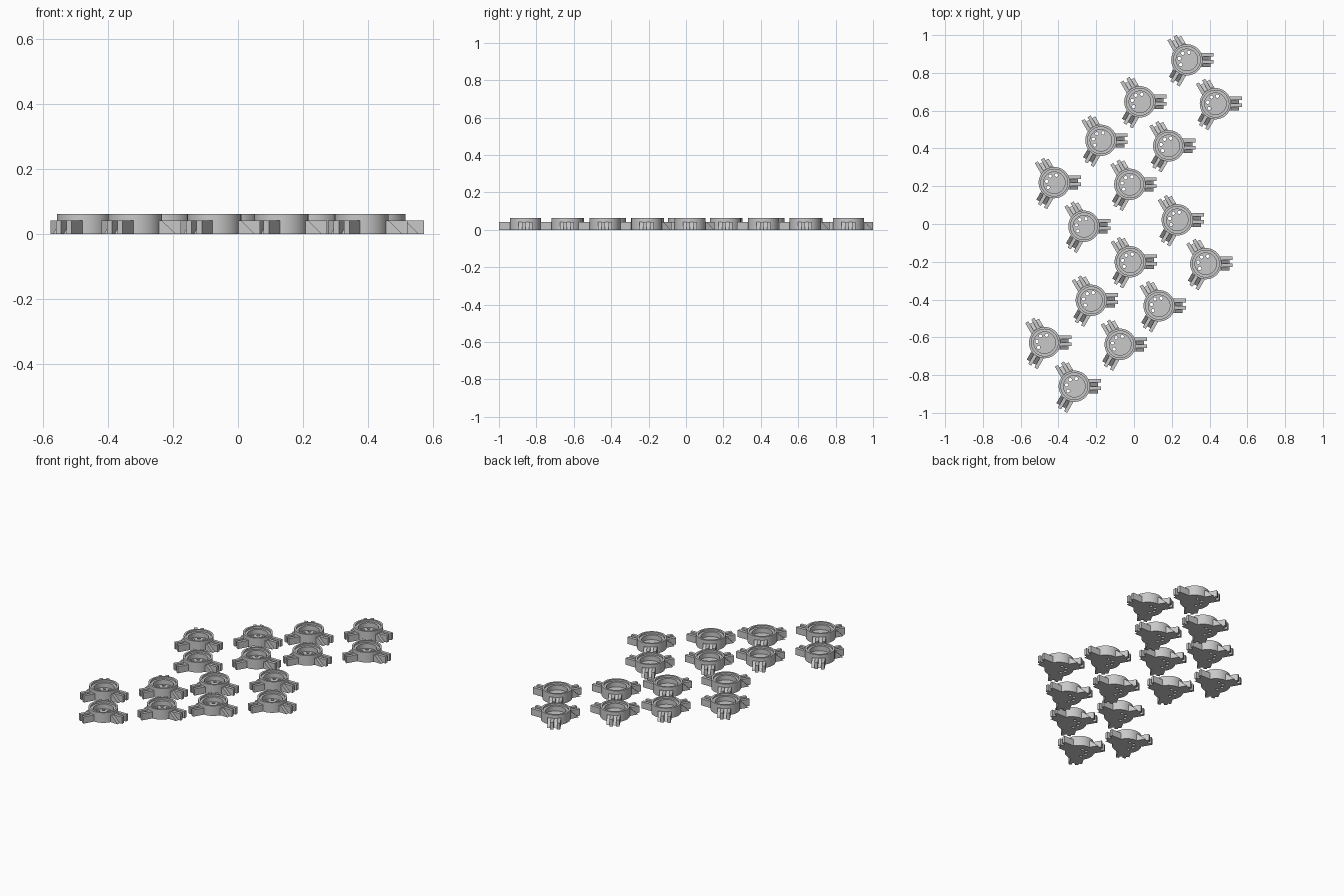
import bpy, bmesh, math
from mathutils import Matrix, Vector

if "Cube" in bpy.data.objects:
    bpy.data.objects.remove(bpy.data.objects["Cube"])

grey = bpy.data.materials.new("plain_grey")
grey.diffuse_color = (0.58, 0.58, 0.58, 1)
grey.use_nodes = True
grey.node_tree.nodes["Principled BSDF"].inputs["Base Color"].default_value = grey.diffuse_color


def finish(bm, name):
    bmesh.ops.recalc_face_normals(bm, faces=bm.faces)
    me = bpy.data.meshes.new(name)
    bm.to_mesh(me)
    bm.free()
    me.materials.append(grey)
    return me


def smooth(me):
    me.shade_smooth()
    me.set_sharp_from_angle(angle=math.radians(30))


def lathe(profile, name, n=48):
    """Spin (radius, z) points into a closed solid."""
    bm = bmesh.new()
    rings = []
    for r, z in profile:
        rings.append([bm.verts.new((r * math.cos(2 * math.pi * i / n),
                                    r * math.sin(2 * math.pi * i / n), z)) for i in range(n)])
    for a, b in zip(rings, rings[1:]):
        for i in range(n):
            j = (i + 1) % n
            bm.faces.new((a[i], a[j], b[j], b[i]))
    bm.faces.new(rings[0])
    bm.faces.new(rings[-1])
    return finish(bm, name)


def slab(bm, outline, y0, y1, rot):
    """Extrude an (x, z) side outline from y0 to y1, then rotate around z."""
    sides = [[bm.verts.new(rot @ Vector((x, y, z))) for x, z in outline] for y in (y0, y1)]
    bm.faces.new(sides[0])
    bm.faces.new(sides[1])
    for i in range(len(outline)):
        j = (i + 1) % len(outline)
        bm.faces.new((sides[0][i], sides[0][j], sides[1][j], sides[1][i]))


# Dish: closed base, outer wall, rim, inner step and recessed floor
dish = lathe([(0.083, 0), (0.083, 0.062), (0.071, 0.062), (0.071, 0.051),
              (0.057, 0.051), (0.057, 0.022)], "dish")

# Four round holes along one side of the floor
bm = bmesh.new()
for deg in (75, 122, 170, 218):
    a = math.radians(deg)
    bmesh.ops.create_cone(bm, cap_ends=True, segments=16, radius1=0.009, radius2=0.009, depth=0.1,
                          matrix=Matrix.Translation((0.041 * math.cos(a), 0.041 * math.sin(a), 0.01)))
cutter = bpy.data.objects.new("hole_cutter", finish(bm, "hole_cutter"))
cutter.hide_render = True
source = bpy.data.objects.new("dish_source", dish)
for ob in (cutter, source):
    bpy.context.collection.objects.link(ob)
mod = source.modifiers.new("holes", "BOOLEAN")
mod.operation = "DIFFERENCE"
mod.solver = "EXACT"
mod.object = cutter
bpy.context.view_layer.update()
dish = bpy.data.meshes.new_from_object(source.evaluated_get(bpy.context.evaluated_depsgraph_get()))
for ob in (source, cutter):
    bpy.data.objects.remove(ob)
smooth(dish)

# Connectors: three arms, each alternating ramp, prong, ramp, prong
W, H, R0, R1 = 0.0187, 0.041, 0.064, 0.141
prong = [(R0, 0), (R1, 0), (R1, H), (R0, H)]
ramp = [(R0, 0), (0.125, 0), (0.083, H), (R0, H)]
bm = bmesh.new()
for k in range(3):
    rot = Matrix.Rotation(k * 2 * math.pi / 3, 3, "Z")
    for i, outline in enumerate((ramp, prong, ramp, prong)):
        slab(bm, outline, (i - 2) * W, (i - 1) * W, rot)
connectors = finish(bm, "connectors")

# Layout: a cluster of eight modules, repeated once
cluster = [(0.28, 0.869), (0.031, 0.647), (0.431, 0.637), (-0.175, 0.443),
           (0.184, 0.414), (-0.422, 0.219), (-0.022, 0.210), (-0.265, -0.012)]
count = 0
for dx, dy in ((0, 0), (-0.051, -0.847)):
    for x, y in cluster:
        count += 1
        for name, me in (("dish", dish), ("connectors", connectors)):
            ob = bpy.data.objects.new(f"{name}_{count}", me)
            ob.location = (x + dx, y + dy, 0)
            bpy.context.collection.objects.link(ob)
